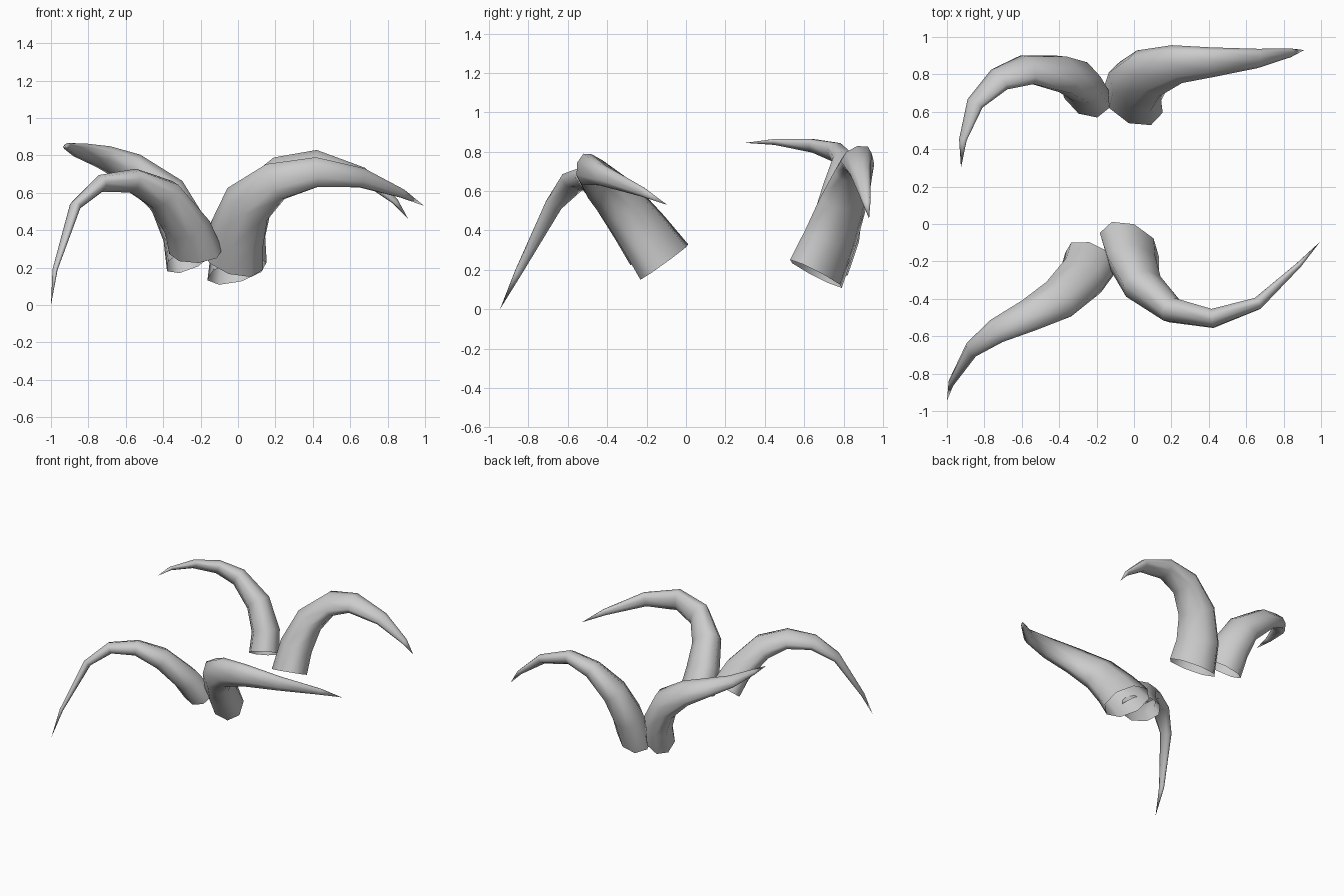
import bpy, bmesh, math
from mathutils import Vector

if "Cube" in bpy.data.objects:
    bpy.data.objects.remove(bpy.data.objects["Cube"])

SIDES = 8
# long and short half-widths of the oval cross-section, base to near tip
OVALS = [(.18, .12), (.16, .113), (.138, .098), (.108, .07),
         (.083, .052), (.054, .034), (.024, .015)]


def horn(name, path, wide, base_dir, scale=1.0):
    """Open-based tapering horn swept along a path with a twist-free frame."""
    pts = [Vector(p) for p in path]
    bm = bmesh.new()
    rings = []
    last = None
    axis = Vector(wide)
    for i, (a, b) in enumerate(OVALS):
        ahead = (pts[i + 1] - pts[i]).normalized()
        back = (pts[i] - pts[i - 1]).normalized() if i else ahead
        t = (ahead + back).normalized() if i else Vector(base_dir).normalized()
        if last is not None:
            axis = last.rotation_difference(t) @ axis
        axis = (axis - t * axis.dot(t)).normalized()
        side = t.cross(axis)
        last = t
        ring = []
        for k in range(SIDES):
            w = math.tau * (k + .5) / SIDES
            ring.append(bm.verts.new(pts[i] + 1.03 * scale * (
                axis * a * math.cos(w) + side * b * math.sin(w))))
        rings.append(ring)
    tip = bm.verts.new(pts[-1])
    for k in range(SIDES):
        n = (k + 1) % SIDES
        for lo, hi in zip(rings, rings[1:]):
            bm.faces.new((lo[k], lo[n], hi[n], hi[k]))
        bm.faces.new((rings[-1][k], rings[-1][n], tip))
    for f in bm.faces:
        f.smooth = True
    mesh = bpy.data.meshes.new(name)
    bm.to_mesh(mesh)
    bm.free()
    bpy.context.collection.objects.link(bpy.data.objects.new(name, mesh))


# front pair
horn("front_left_horn",
     [(-.225, -.19, .285), (-.27, -.275, .415), (-.402, -.402, .59),
      (-.56, -.488, .665), (-.735, -.572, .65), (-.87, -.672, .53),
      (-.978, -.85, .19), (-1, -.945, 0)], (.8, -.5, .05),
     (-.2, -.55, .8), .83)
horn("front_right_horn",
     [(-.025, -.11, .24), (-.005, -.21, .38), (.05, -.335, .54),
      (.20, -.46, .66), (.42, -.505, .71), (.66, -.425, .68),
      (.88, -.22, .595), (.995, -.095, .53)], (-.74, .56, .39),
     (.05, -.57, .82))

# back pair
horn("back_left_horn",
     [(-.255, .695, .25), (-.285, .76, .40), (-.38, .80, .585),
      (-.57, .825, .73), (-.72, .773, .793), (-.85, .645, .83),
      (-.915, .45, .85), (-.925, .30, .845)], (-.65, .75, -.3),
     (-.22, .45, .87), .9)
horn("back_right_horn",
     [(-.005, .66, .18), (.005, .735, .365), (.075, .805, .565),
      (.23, .855, .72), (.42, .865, .77), (.66, .885, .70),
      (.84, .915, .555), (.91, .93, .46)], (-.74, .6, -.27),
     (-.1, .42, .9))
